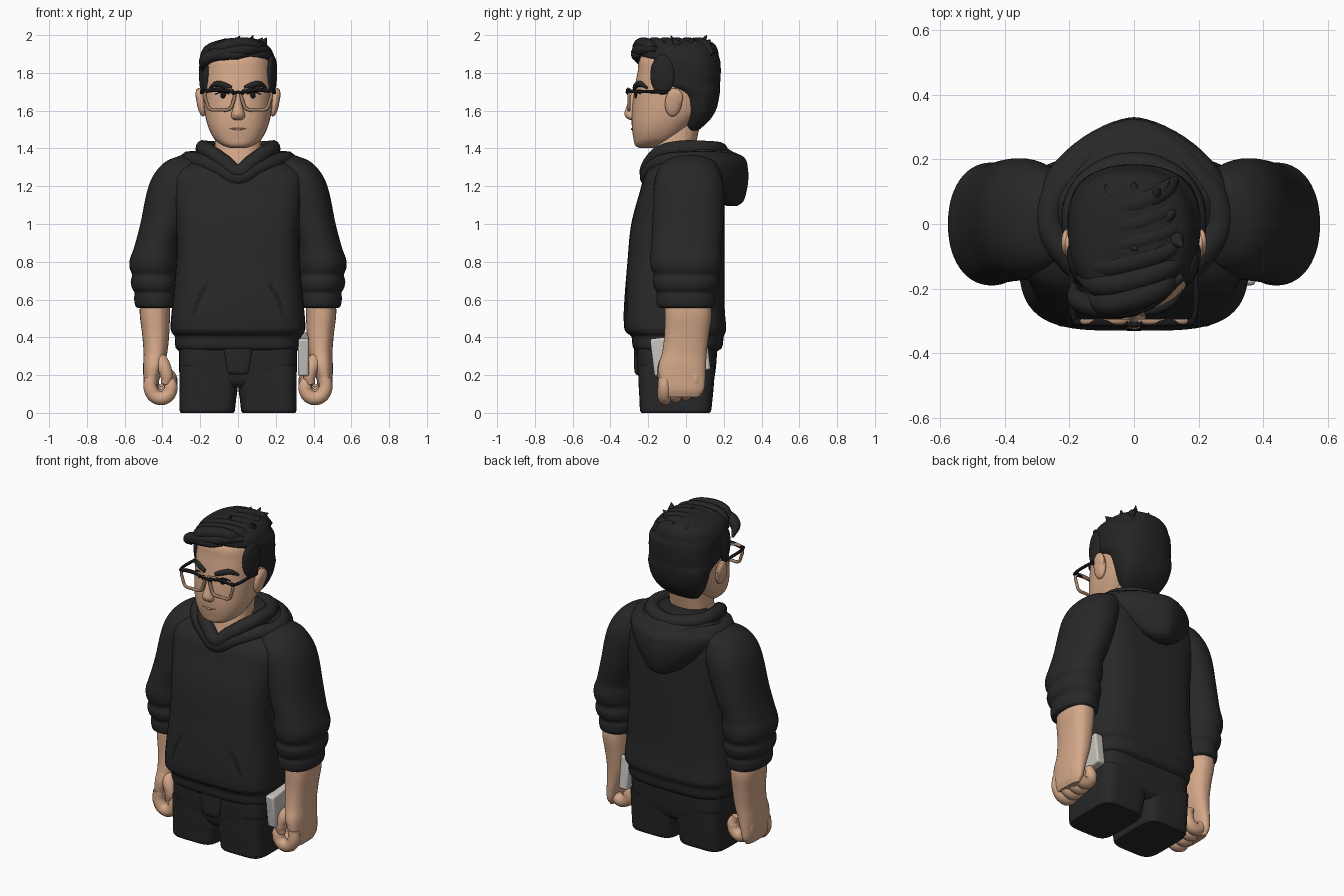
import bpy, math
from mathutils import Vector


def material(name, rgb):
    m = bpy.data.materials.new(name)
    m.diffuse_color = (*rgb, 1)
    return m


HOODIE = material("hoodie black", (0.021, 0.021, 0.022))
PANTS = material("trouser black", (0.02, 0.02, 0.021))
HAIR = material("hair black", (0.018, 0.018, 0.019))
SKIN = material("skin", (0.66, 0.39, 0.25))
LIP = material("lip", (0.52, 0.29, 0.18))
RIM = material("tan rim", (0.36, 0.22, 0.14))
DARK = material("eye black", (0.008, 0.008, 0.009))
PALE = material("pale grey", (0.58, 0.55, 0.51))


def finish(name, mesh, mat, angle=50):
    mesh.materials.clear()
    mesh.materials.append(mat)
    mesh.polygons.foreach_set("use_smooth", [True] * len(mesh.polygons))
    mesh.set_sharp_from_angle(angle=math.radians(angle))
    ob = bpy.data.objects.new(name, mesh)
    bpy.context.collection.objects.link(ob)
    return ob


def loft(name, mat, rows, p=2.4, sx=1, n=56, steps=5):
    """Smooth stack of superellipses; row = z, centre x, centre y, half x, half y."""
    def slope(i, k):
        a, b = rows[max(i - 1, 0)], rows[min(i + 1, len(rows) - 1)]
        return (b[k] - a[k]) / (b[0] - a[0])
    rings = []
    for i in range(len(rows) - 1):
        a, b = rows[i], rows[i + 1]
        h = b[0] - a[0]
        for j in range(steps + (i == len(rows) - 2)):
            t = j / steps
            r = [a[0] + t * h]
            for k in range(1, 5):
                r.append((2*t**3 - 3*t*t + 1) * a[k] + (t**3 - 2*t*t + t) * h * slope(i, k)
                         + (3*t*t - 2*t**3) * b[k] + (t**3 - t*t) * h * slope(i + 1, k))
            rings.append(r)
    verts, faces = [], []
    for z, cx, cy, rx, ry in rings:
        for j in range(n):
            c, s = math.cos(2*math.pi*j/n), math.sin(2*math.pi*j/n)
            verts.append((sx * cx + rx * math.copysign(abs(c) ** (2/p), c),
                          cy + ry * math.copysign(abs(s) ** (2/p), s), z))
    for i in range(len(rings) - 1):
        for j in range(n):
            k = (j + 1) % n
            faces.append((i*n + j, i*n + k, (i+1)*n + k, (i+1)*n + j))
    faces.append(tuple(reversed(range(n))))
    faces.append(tuple(range((len(rings)-1)*n, len(rings)*n)))
    me = bpy.data.meshes.new(name)
    me.from_pydata(verts, [], faces)
    return finish(name, me, mat)


def tube(name, mat, pts, r, radii=None, closed=False):
    """Round tube along a smooth path."""
    cu = bpy.data.curves.new(name, 'CURVE')
    cu.dimensions, cu.bevel_depth, cu.bevel_resolution = '3D', r, 4
    cu.use_fill_caps, cu.resolution_u = True, 8
    sp = cu.splines.new('BEZIER')
    sp.bezier_points.add(len(pts) - 1)
    for i, (bp, q) in enumerate(zip(sp.bezier_points, pts)):
        bp.co = q
        bp.handle_left_type = bp.handle_right_type = 'AUTO'
        bp.radius = radii[i] if radii else 1
    sp.use_cyclic_u = closed
    tmp = bpy.data.objects.new("tmp", cu)
    bpy.context.collection.objects.link(tmp)
    dg = bpy.context.evaluated_depsgraph_get()
    me = bpy.data.meshes.new_from_object(tmp.evaluated_get(dg))
    bpy.data.objects.remove(tmp)
    return finish(name, me, mat)


def ball(name, mat, loc, size, rot=(0, 0, 0)):
    bpy.ops.mesh.primitive_uv_sphere_add(segments=24, ring_count=16, radius=1, location=loc, rotation=rot)
    ob = bpy.context.object
    ob.name, ob.scale = name, size
    ob.data.materials.append(mat)
    bpy.ops.object.shade_smooth()
    return ob


def on_front(ob, x, z, lift=0.0):
    """Point on the front surface of an object."""
    hit, loc, _, _ = ob.ray_cast(Vector((x, -2, z)), Vector((0, 1, 0)))
    return (x, (loc.y if hit else -0.25) - lift, z)


def both(pts):
    """Close a loop given its +x half, first and last points on the centre line."""
    return pts + [(-x, y, z) for x, y, z in pts[-2:0:-1]]


# trousers
loft("hips", PANTS, [(.135, 0, -.05, .28, .17), (.165, 0, -.05, .305, .195), (.28, 0, -.05, .312, .212),
                     (.4, 0, -.05, .31, .215)], p=5)
for s in (1, -1):
    loft("trouser_leg", PANTS, [(0, .163, -.055, .14, .18), (.012, .163, -.055, .146, .188),
                                (.07, .16, -.053, .15, .193), (.13, .156, -.052, .154, .198),
                                (.25, .156, -.05, .155, .205)], p=5, sx=s)
loft("trouser_fly", PANTS, [(.2, 0, -.25, .04, .012), (.22, 0, -.255, .055, .018),
                            (.34, 0, -.258, .075, .018)], p=4)

# hoodie body with hem band
torso = loft("hoodie_body", HOODIE, [
    (.325, 0, -.045, .31, .21), (.345, 0, -.045, .33, .235), (.405, 0, -.045, .335, .245),
    (.425, 0, -.053, .35, .262), (.45, 0, -.057, .357, .27), (.55, 0, -.062, .35, .267),
    (.8, 0, -.053, .328, .257), (1.0, 0, -.043, .33, .247), (1.18, 0, -.02, .35, .222),
    (1.26, 0, -.01, .345, .207), (1.31, 0, .01, .30, .18), (1.35, 0, .04, .22, .13),
    (1.38, 0, .05, .12, .08)], p=3.7)
bpy.context.view_layer.update()

# front pocket seams
for s in (1, -1):
    tube("pocket_seam", HOODIE, [on_front(torso, s*x, z, -.004) for x, z in
                                 ((.24, .47), (.225, .56), (.18, .66), (.14, .73))], .008, [.4, .9, .9, .4])

# sleeves with pushed-up folds, forearms and fists
for s in (1, -1):
    loft("sleeve", HOODIE, [
        (.555, .435, 0, .095, .135), (.565, .435, 0, .108, .15), (.61, .435, 0, .115, .157),
        (.635, .435, 0, .112, .154), (.66, .437, 0, .124, .168), (.695, .44, 0, .128, .176),
        (.73, .44, 0, .121, .17), (.765, .442, 0, .131, .184), (.81, .44, 0, .133, .19),
        (.87, .43, 0, .122, .185), (1.0, .39, .01, .127, .188), (1.15, .35, .015, .137, .188),
        (1.23, .325, .015, .137, .18), (1.29, .3, .015, .125, .16), (1.335, .275, .02, .1, .125),
        (1.365, .25, .02, .05, .06)], p=2.15, sx=s)
    loft("forearm", SKIN, [(.085, .465, -.02, .02, .09), (.12, .464, -.02, .034, .115), (.18, .458, -.02, .043, .122),
                           (.25, .447, -.02, .055, .125), (.32, .437, -.008, .063, .118),
                           (.42, .436, .004, .072, .118),
                           (.52, .44, .012, .08, .124), (.6, .438, .01, .08, .12)], sx=s)
    for i, y in enumerate((-.113, -.06, -.006, .046)):
        d = .012 * i
        tube("finger", SKIN, [(s*x, y, z + d) for x, z in
                              ((.462, .19), (.46, .12), (.425, .081), (.378, .088), (.355, .14), (.375, .19))],
             .037, [.9, 1, 1, 1, .95, .6])
    tube("thumb", SKIN, [(s*.43, -.07, .31), (s*.395, -.11, .25), (s*.378, -.118, .19), (s*.385, -.12, .15)],
         .038, [.9, 1, .9, .6])

# pale tablet held between hand and hip
bpy.ops.mesh.primitive_cube_add(size=1, location=(.346, -.03, .31), rotation=(.12, 0, 0))
tab = bpy.context.object
tab.name, tab.scale = "held_tablet", (.058, .3, .2)
bpy.ops.object.transform_apply(location=False, rotation=False, scale=True)
bev = tab.modifiers.new("bevel", 'BEVEL')
bev.width, bev.segments = .012, 3
tab.data.materials.append(PALE)
bpy.ops.object.shade_smooth_by_angle()

# pointed hood hanging at the back, with rolled collar
loft("hood", HOODIE, [(1.095, 0, .245, .04, .025), (1.115, 0, .23, .09, .07), (1.17, 0, .19, .16, .13),
                      (1.24, 0, .14, .24, .19), (1.31, 0, .09, .295, .235), (1.355, 0, .08, .285, .225),
                      (1.385, 0, .07, .23, .175), (1.42, 0, .06, .19, .13)], p=1.6)
tube("hood_outer_roll", HOODIE, both([(0, -.2, 1.245), (.1, -.175, 1.295), (.2, -.1, 1.33), (.262, .02, 1.34),
                                      (.18, .165, 1.34), (.07, .255, 1.325), (0, .28, 1.315)]), .045, closed=True)
tube("hood_collar", HOODIE, both([(0, -.205, 1.275), (.07, -.185, 1.325), (.145, -.125, 1.378), (.18, -.03, 1.4),
                                  (.165, .09, 1.4), (.09, .16, 1.395), (0, .18, 1.39)]), .042, closed=True)

# neck, head and ears
loft("neck", SKIN, [(1.27, 0, -.085, .125, .115), (1.36, 0, -.07, .125, .11), (1.55, 0, -.03, .115, .11)])
head = loft("head", SKIN, [
    (1.402, 0, -.2, .04, .045), (1.415, 0, -.185, .08, .083), (1.45, 0, -.16, .125, .118),
    (1.52, 0, -.125, .16, .162), (1.6, 0, -.08, .178, .206), (1.7, 0, -.055, .185, .22),
    (1.8, 0, -.05, .184, .207), (1.89, 0, -.05, .165, .185), (1.94, 0, -.04, .1, .11)])
bpy.context.view_layer.update()
loft("nose", SKIN, [(1.55, 0, -.285, .02, .012), (1.562, 0, -.288, .034, .028), (1.585, 0, -.288, .035, .038),
                    (1.63, 0, -.285, .022, .027), (1.7, 0, -.27, .015, .016)], p=2)
tube("mouth", LIP, [on_front(head, x, z) for x, z in ((-.045, 1.507), (0, 1.502), (.045, 1.507))],
     .006, [.4, 1, .4])
for s in (1, -1):
    ball("ear", SKIN, (s*.195, -.066, 1.645), (.024, .045, .077), (-.12, s*.15, 0))
    ball("ear_fold", SKIN, (s*.207, -.058, 1.665), (.016, .042, .052), (-.12, s*.15, 0))
    # eyes and brows
    ball("eye", DARK, on_front(head, s*.078, 1.682), (.016, .008, .018))
    tube("upper_lid", DARK, [on_front(head, s*x, z) for x, z in ((.045, 1.688), (.08, 1.7), (.12, 1.688))],
         .006, [.5, 1, .5])
    tube("eyebrow", HAIR, [on_front(head, s*x, z, .002) for x, z in
                           ((.035, 1.72), (.07, 1.733), (.11, 1.742), (.15, 1.72))], .016, [.7, 1, 1, .4])
    # glasses
    tube("lens_rim", RIM, [(s*x, -.302, z) for x, z in
                           ((.025, 1.7), (.028, 1.64), (.045, 1.61), (.1, 1.605), (.15, 1.61),
                            (.165, 1.64), (.17, 1.7), (.1, 1.707))], .009, closed=True)
    tube("brow_bar", DARK, [(s*.022, -.306, 1.7), (s*.1, -.306, 1.711), (s*.184, -.302, 1.702)], .011)
    tube("temple_arm", DARK, [(s*.182, -.3, 1.702), (s*.19, -.27, 1.702), (s*.192, -.15, 1.7), (s*.194, -.06, 1.695)],
         .009)
    # hair in front of the ear
    ball("temple_hair", HAIR, (s*.18, -.125, 1.79), (.022, .066, .105), (0, 0, -s*.25))
tube("glasses_bridge", DARK, [(-.03, -.306, 1.69), (0, -.312, 1.698), (.03, -.306, 1.69)], .008)

# hair: back and sides as one shell
loft("hair_shell", HAIR, [
    (1.485, 0, .02, .07, .02), (1.5, 0, .03, .105, .04), (1.55, 0, .05, .145, .075), (1.61, 0, .063, .172, .098),
    (1.68, 0, .062, .19, .115), (1.71, 0, .04, .198, .14), (1.735, 0, .008, .203, .172), (1.8, 0, .0, .206, .184),
    (1.86, 0, -.01, .204, .192), (1.885, -.004, -.03, .198, .205), (1.93, -.006, -.033, .178, .198),
    (1.96, -.004, -.025, .14, .165), (1.982, 0, -.015, .07, .09)], p=2.4)
# swept locks across the top
for i, w in enumerate((.13, .155, .16, .16, .15, .13)):
    y = -.215 + i * .058
    tube("hair_lock", HAIR, [(-w - .012, y - .005, 1.875), (-w * .7, y - .03, 1.925), (0, y - .015, 1.95),
                             (w * .7, y + .025, 1.938), (w, y + .065, 1.9)], .038, [.4, 1, 1, .9, .3])
# fringe hanging over the forehead on one side
tube("fringe", HAIR, [(-.19, -.185, 1.815), (-.172, -.235, 1.87), (-.08, -.255, 1.905), (.04, -.235, 1.922),
                      (.15, -.16, 1.925)], .036, [.2, .9, 1, .9, .4])
tube("fringe_tip", HAIR, [(-.15, -.24, 1.875), (-.09, -.262, 1.89), (.0, -.262, 1.895), (.06, -.24, 1.89)],
     .026, [.3, 1, .9, .15])
# crown tufts
for x, y, dx, dy, top in ((.1, .02, .03, .02, 1.985), (.13, -.05, .02, -.02, 1.985), (.06, .08, .02, .03, 2.0),
                          (0, .1, .0, .03, 1.975), (-.07, .09, -.02, .03, 1.96), (.08, .1, .03, .04, 1.96),
                          (-.02, -.06, .03, -.02, 1.996)):
    tube("hair_tuft", HAIR, [(x - dx, y - dy, 1.91), (x, y, 1.95), (x + dx, y + dy, top)], .032, [1, .85, .08])
